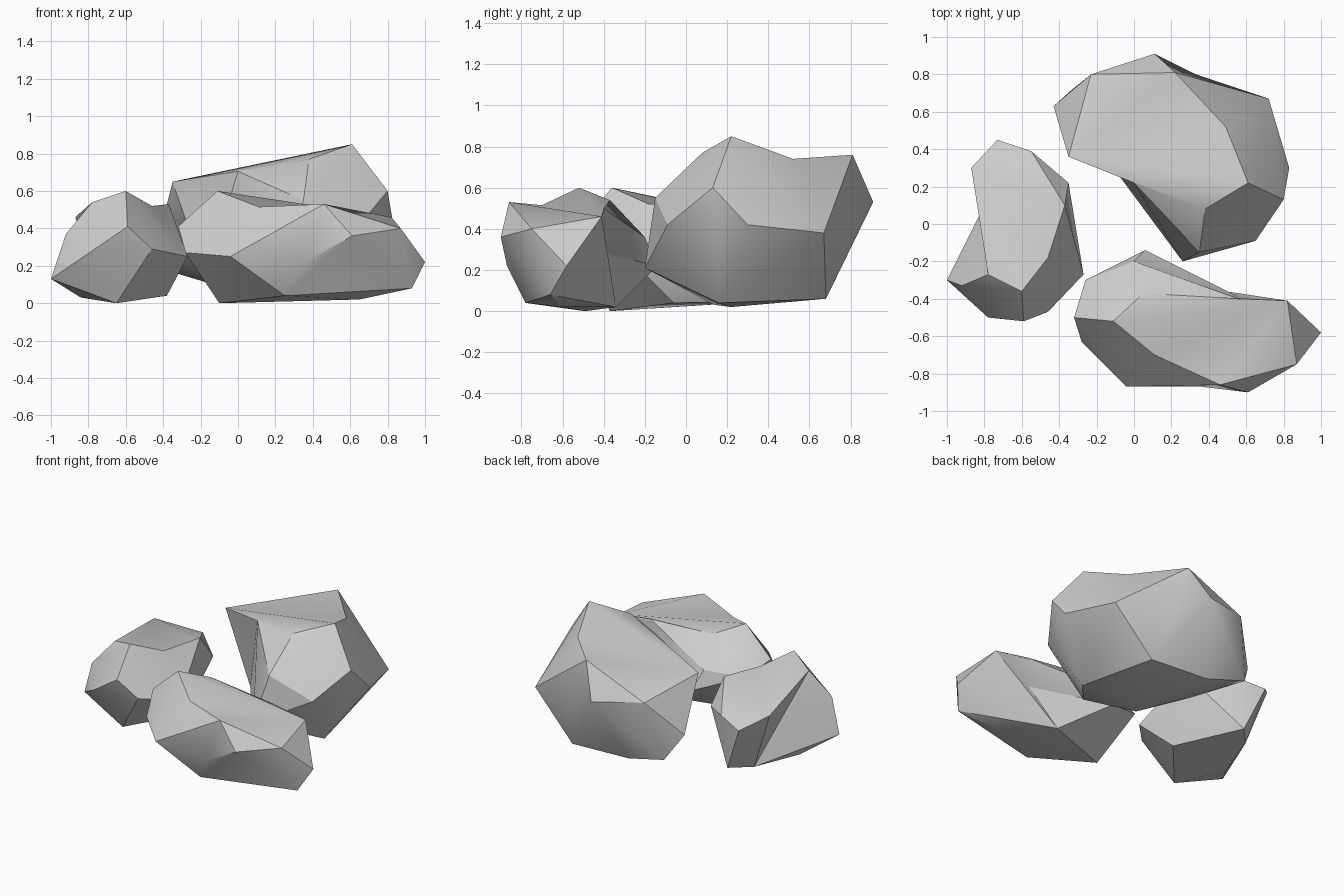
import bpy
import bmesh
import math
from mathutils import Vector

default_cube = bpy.data.objects.get("Cube")
if default_cube:
    bpy.data.objects.remove(default_cube, do_unlink=True)


def make_material(name, grey):
    material = bpy.data.materials.new(name)
    material.use_nodes = True
    colour = (grey, grey, grey, 1)
    material.diffuse_color = colour
    shader = material.node_tree.nodes["Principled BSDF"]
    shader.inputs["Base Color"].default_value = colour
    shader.inputs["Roughness"].default_value = 0.9
    return material


def span_error(edge, start, end):
    """How far an edge is from joining two given corners."""
    first, second = (vert.co for vert in edge.verts)
    return min((first - start).length + (second - end).length,
               (first - end).length + (second - start).length)


def press_dent(stone_mesh, start, end, target):
    """Split the edge between two corners and pull its middle to a target."""
    start, end = Vector(start), Vector(end)
    edge = min(stone_mesh.edges, key=lambda item: span_error(item, start, end))
    middle = bmesh.utils.edge_split(edge, edge.verts[0], 0.5)[1]
    middle.co = target
    for face in list(middle.link_faces):
        loop = next(item for item in face.loops if item.vert == middle)
        opposite = loop.link_loop_next.link_loop_next.vert
        bmesh.utils.face_split(face, middle, opposite)


def make_rock(name, corners, dents, material):
    """Wrap a convex stone around its corners, then press in hollows."""
    stone_mesh = bmesh.new()
    for corner in corners:
        stone_mesh.verts.new(corner)
    bmesh.ops.convex_hull(stone_mesh, input=stone_mesh.verts[:])
    for vert in [item for item in stone_mesh.verts if not item.link_faces]:
        stone_mesh.verts.remove(vert)
    for start, end, target in dents:
        press_dent(stone_mesh, start, end, target)
    bmesh.ops.recalc_face_normals(stone_mesh, faces=stone_mesh.faces[:])

    mesh = bpy.data.meshes.new(name)
    stone_mesh.to_mesh(mesh)
    stone_mesh.free()
    mesh.materials.append(material)
    rock = bpy.data.objects.new(name, mesh)
    bpy.context.collection.objects.link(rock)

    # Soft shading across shallow facets, crisp ridges elsewhere
    bpy.ops.object.select_all(action="DESELECT")
    rock.select_set(True)
    bpy.context.view_layer.objects.active = rock
    bpy.ops.object.shade_smooth_by_angle(angle=math.radians(30))


stone = make_material("stone grey", 0.62)

# Long low rock at the front: crown, rim, then underside
front_peak = (-.11, -.52, .6)
front_ridge = (.46, -.86, .53)
front_shoulder = (.82, -.41, .46)
front_back = (.06, -.14, .22)
front_tip = (1, -.58, .22)
front_chin = (-.04, -.87, .25)
front_lip = (.61, -.9, .36)
front_crown = [
    front_peak, front_ridge, front_shoulder,
    (.87, -.75, .4), (.05, -.37, .54), (0, -.2, .36),
]
front_rim = [
    front_back, front_tip, front_chin, front_lip,
    (-.32, -.5, .41), (-.28, -.63, .27), (-.26, -.3, .34),
]
front_base = [
    (-.1, -.49, 0), (.25, -.78, .04), (.65, -.6, .02), (.93, -.66, .08),
    (.36, -.34, .02),
]
front_dents = [
    (front_back, front_tip, (.56, -.39, .28)),
    (front_back, front_shoulder, (.56, -.4, .5)),
    (front_peak, front_ridge, (.11, -.7, .515)),
    (front_chin, front_lip, (.36, -.87, .22)),
]
make_rock("front_rock", front_crown + front_rim + front_base,
          front_dents, stone)

# Small rock on the side, hollowed on its outer flank
side_peak = (-.6, -.36, .6)
side_brow = (-.37, .1, .53)
side_tail = (-.87, .3, .46)
side_tip = (-1, -.3, .13)
side_cheek = (-.92, -.33, .37)
side_crown = [
    side_peak, side_brow, side_tail, (-.78, -.27, .54),
    (-.35, .22, .36), (-.55, .39, .41), (-.73, .45, .37),
]
side_rim = [
    side_tip, side_cheek, (-.78, -.5, .28), (-.59, -.52, .41),
    (-.46, -.47, .29), (-.27, -.27, .25),
]
side_base = [
    (-.65, -.37, 0), (-.38, -.06, .04), (-.84, -.08, .03), (-.6, .39, .05),
    (-.72, .26, .04),
]
side_dents = [
    (side_tail, side_tip, (-.75, 0, .29)),
    (side_tail, side_cheek, (-.77, -.13, .42)),
    (side_peak, side_brow, (-.46, -.18, .52)),
]
make_rock("side_rock", side_crown + side_rim + side_base, side_dents, stone)

# Tall rock at the back, undercut on its front flank
back_peak = (.61, .22, .85)
back_ridge = (.22, .81, .76)
back_brow = (-.35, .36, .65)
back_nose = (.35, -.15, .55)
back_toe = (.26, -.2, .21)
back_tail = (.11, .91, .53)
back_hip = (.72, .67, .38)
back_crown = [
    back_peak, back_ridge, back_brow, (.38, .08, .77), (-.23, .8, .57),
]
back_rim = [
    back_nose, back_toe, back_tail, back_hip, (-.43, .63, .33),
    (.83, .3, .42), (.8, .13, .6), (.78, .15, .42), (.65, -.09, .42),
]
back_base = [
    (.57, .16, .04), (.42, .68, .06), (.3, .22, .02), (.1, .14, .03),
    (-.17, .38, .13), (-.33, .72, .16), (-.03, .69, .08),
]
back_dents = [
    (back_peak, back_ridge, (.49, .52, .74)),
    (back_brow, back_nose, (0, .22, .705)),
    (back_brow, back_toe, (-.09, .31, .41)),
    (back_tail, back_hip, (.33, .8, .36)),
]
make_rock("back_rock", back_crown + back_rim + back_base, back_dents, stone)
